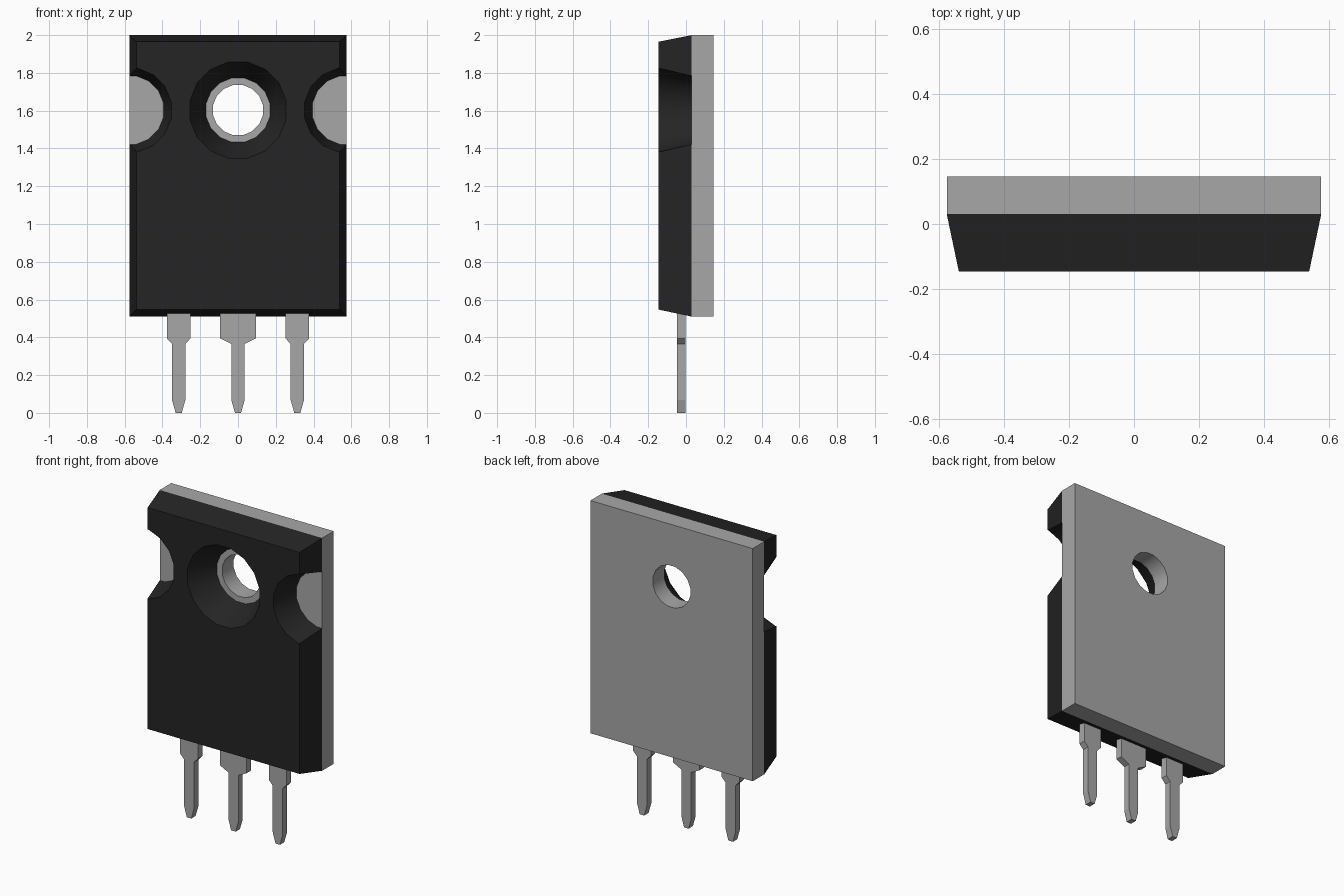
import bpy, bmesh, math
from mathutils import Matrix

if "Cube" in bpy.data.objects:
    bpy.data.objects.remove(bpy.data.objects["Cube"], do_unlink=True)


def material(name, value):
    m = bpy.data.materials.new(name)
    m.use_nodes = True
    color = (value, value, value, 1)
    m.diffuse_color = color
    m.node_tree.nodes["Principled BSDF"].inputs["Base Color"].default_value = color
    return m


BLACK = material("black_plastic", 0.018)
METAL = material("grey_metal", 0.39)

FRONT, SEAM, BACK = -0.146, 0.03, 0.146   # depth layers along y
HOLE_Z = 1.603


def finish(name, bm, mat):
    bmesh.ops.recalc_face_normals(bm, faces=bm.faces)
    mesh = bpy.data.meshes.new(name)
    bm.to_mesh(mesh)
    bm.free()
    mesh.materials.append(mat)
    obj = bpy.data.objects.new(name, mesh)
    bpy.context.collection.objects.link(obj)
    return obj


def loft(name, front, y0, back, y1, mat):
    """Solid between two matching x-z outlines at depths y0 and y1."""
    bm = bmesh.new()
    a = [bm.verts.new((x, y0, z)) for x, z in front]
    b = [bm.verts.new((x, y1, z)) for x, z in back]
    bm.faces.new(a)
    bm.faces.new(b)
    for i in range(len(a)):
        j = (i + 1) % len(a)
        bm.faces.new((a[i], a[j], b[j], b[i]))
    return finish(name, bm, mat)


def rect(half, z0, z1):
    return [(-half, z0), (half, z0), (half, z1), (-half, z1)]


def cut_round(target, x, y0, r0, y1, r1, mat):
    """Cut a 16-sided tapered hole, radius r0 at y0 and r1 at y1."""
    margin = 0.03
    slope = (r1 - r0) / (y1 - y0)
    r0, r1 = r0 - slope * margin, r1 + slope * margin
    y0, y1 = y0 - margin, y1 + margin
    bm = bmesh.new()
    place = (Matrix.Translation((x, (y0 + y1) / 2, HOLE_Z))
             @ Matrix.Rotation(math.pi / 2, 4, 'X')
             @ Matrix.Rotation(math.pi / 16, 4, 'Z'))
    bmesh.ops.create_cone(bm, cap_ends=True, segments=16, radius1=r1,
                          radius2=r0, depth=y1 - y0, matrix=place)
    cutter = finish("hole_cutter", bm, mat)
    cutter.hide_render = True
    mod = target.modifiers.new("hole", 'BOOLEAN')
    mod.operation = 'DIFFERENCE'
    mod.solver = 'EXACT'
    mod.object = cutter
    bpy.context.view_layer.objects.active = target
    bpy.ops.object.modifier_apply(modifier=mod.name)
    bpy.data.objects.remove(cutter, do_unlink=True)


def smooth(obj):
    bpy.ops.object.select_all(action='DESELECT')
    obj.select_set(True)
    bpy.context.view_layer.objects.active = obj
    bpy.ops.object.shade_smooth_by_angle(angle=math.radians(30))


# Metal back plate with mounting hole
plate = loft("back_plate", rect(0.575, 0.51, 2.0), SEAM,
             rect(0.575, 0.51, 2.0), BACK, METAL)
cut_round(plate, 0, SEAM, 0.135, BACK, 0.135, METAL)
smooth(plate)

# Tapered plastic body with countersink and two side notches
body = loft("plastic_body", rect(0.538, 0.547, 1.965), FRONT,
            rect(0.575, 0.51, 2.0), SEAM, BLACK)
cut_round(body, 0, FRONT, 0.26, SEAM, 0.173, BLACK)
for side in (-1, 1):
    cut_round(body, side * 0.575, FRONT, 0.226, SEAM, 0.185, BLACK)
smooth(body)

# Three stepped leads with tapered tips
for name, x, wide in (("right_lead", -0.314, 0.063),
                      ("middle_lead", 0, 0.094),
                      ("left_lead", 0.314, 0.063)):
    half = [(0.016, 0), (0.035, 0.067), (0.035, 0.365),
            (wide, 0.395), (wide, 0.6)]
    outline = ([(x + w, z) for w, z in half]
               + [(x - w, z) for w, z in reversed(half)])
    loft(name, outline, -0.047, outline, -0.003, METAL)
